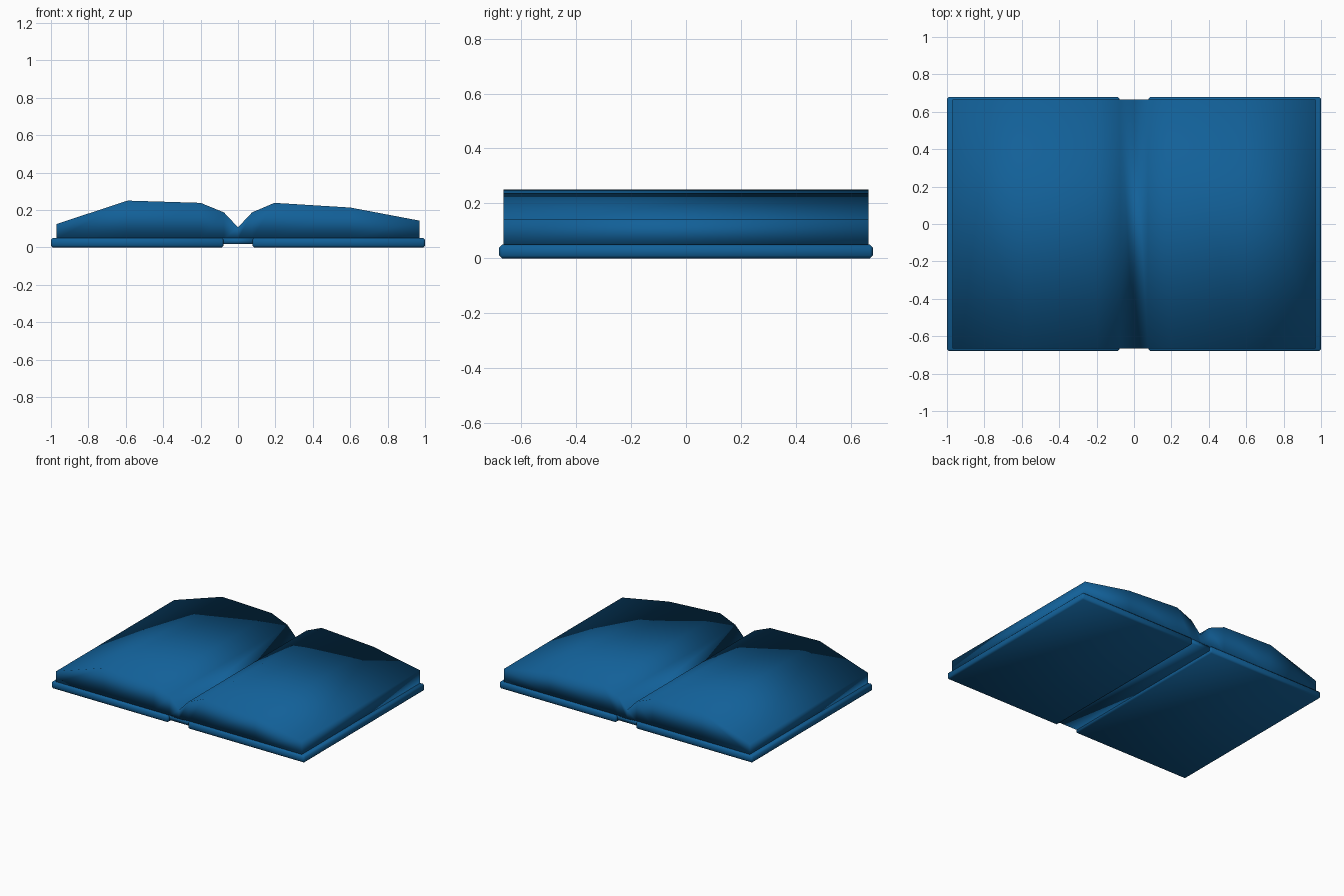
import bpy
import bmesh

cube = bpy.data.objects.get("Cube")
if cube:
    bpy.data.objects.remove(cube, do_unlink=True)

blue = bpy.data.materials.new("book blue")
blue.use_nodes = True
colour = (0.006, 0.117, 0.314, 1)
blue.diffuse_color = colour
blue.node_tree.nodes["Principled BSDF"].inputs["Base Color"].default_value = colour


def finish(name, bm):
    """Turn a bmesh into a smooth-shaded blue object."""
    bmesh.ops.recalc_face_normals(bm, faces=bm.faces)
    for face in bm.faces:
        face.smooth = True
    mesh = bpy.data.meshes.new(name)
    bm.to_mesh(mesh)
    bm.free()
    mesh.materials.append(blue)
    obj = bpy.data.objects.new(name, mesh)
    bpy.context.collection.objects.link(obj)
    return obj


def box(name, low, high, bevel=0):
    bm = bmesh.new()
    bmesh.ops.create_cube(bm, size=1)
    for v in bm.verts:
        v.co = [(a + b) / 2 + c * (b - a) for a, b, c in zip(low, high, v.co)]
    if bevel:
        bmesh.ops.bevel(bm, geom=bm.edges[:], offset=bevel, segments=1,
                        profile=0.5, affect='EDGES')
    return finish(name, bm)


# Covers, one under each half, joined by a thin raised spine
for name, x0, x1 in (("right_cover", -1, -0.077), ("left_cover", 0.077, 1)):
    box(name, (x0, -0.68, 0), (x1, 0.68, 0.05), 0.01)
box("spine", (-0.1, -0.665, 0.017), (0.1, 0.665, 0.05))

# Open pages: an arched profile with a gutter, extruded front to back
profile = [(-0.97, 0.125), (-0.59, 0.25), (-0.2, 0.238), (-0.075, 0.187),
           (0, 0.107), (0.075, 0.187), (0.195, 0.238), (0.6, 0.213),
           (0.97, 0.143)]
bm = bmesh.new()
columns = [(bm.verts.new((x, -0.665, 0.045)), bm.verts.new((x, -0.665, z)))
           for x, z in profile]
for (a, b), (c, d) in zip(columns, columns[1:]):
    bm.faces.new((a, c, d, b))
front = bm.faces[:]
back = bmesh.ops.extrude_face_region(bm, geom=front, use_keep_orig=True)
moved = [v for v in back["geom"] if isinstance(v, bmesh.types.BMVert)]
bmesh.ops.translate(bm, verts=moved, vec=(0, 1.33, 0))
finish("pages", bm)
